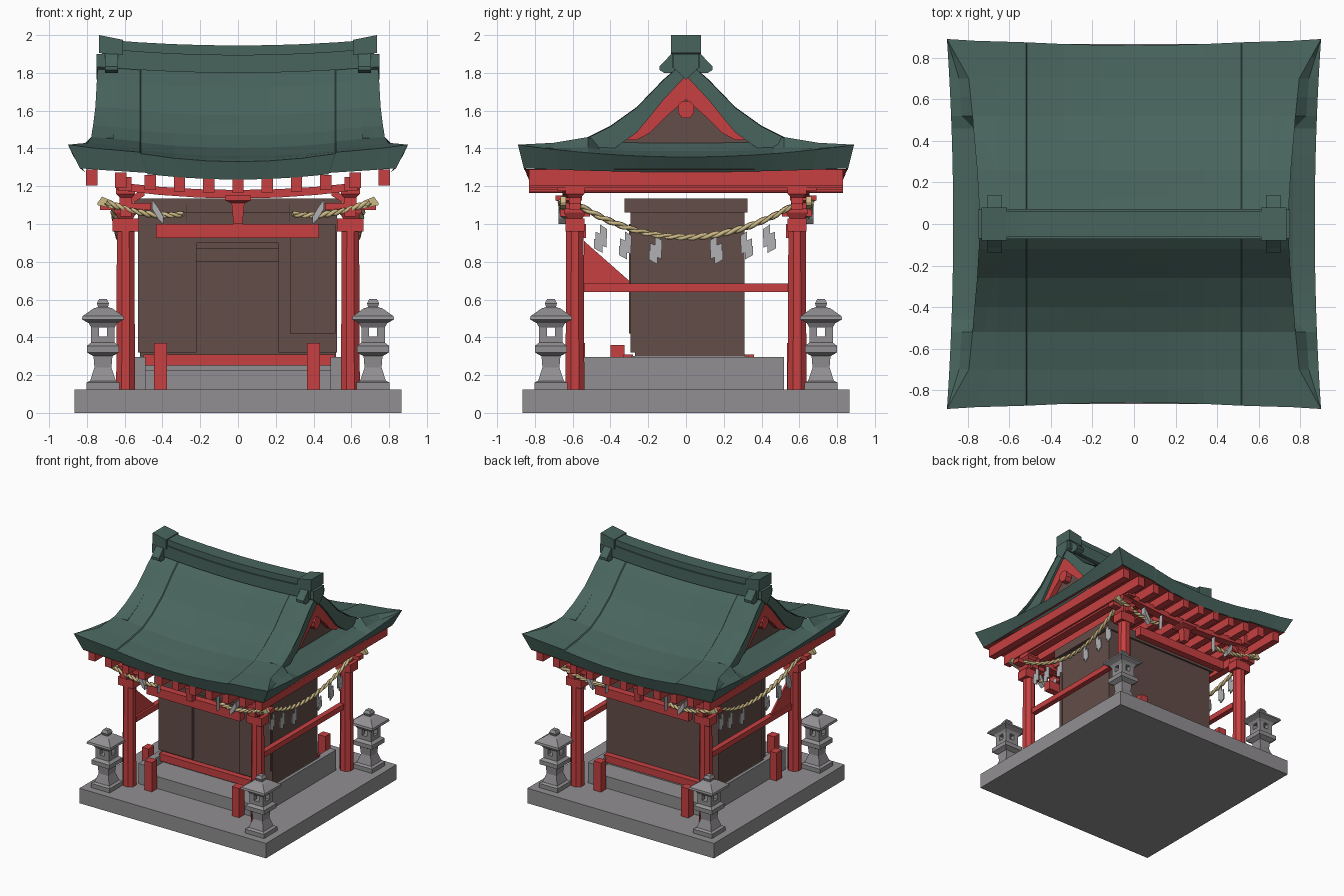
import bpy, bmesh, math
from mathutils import Vector

if "Cube" in bpy.data.objects:
    bpy.data.objects.remove(bpy.data.objects["Cube"])

def mat(name, c):
    m = bpy.data.materials.new(name)
    m.diffuse_color = (*c, 1)
    m.use_nodes = True
    m.node_tree.nodes["Principled BSDF"].inputs["Base Color"].default_value = m.diffuse_color
    return m

GREEN = mat("roof_green", (.066, .128, .110))
RED = mat("vermilion", (.57, .051, .053))
BROWN = mat("dark_wood", (.122, .074, .065))
STONE = mat("stone_grey", (.285, .275, .285))
ROPE = mat("straw_rope", (.61, .49, .24))
PAPER = mat("paper_grey", (.44, .44, .46))

def mesh(name, verts, faces, m):
    me = bpy.data.meshes.new(name)
    me.from_pydata([tuple(v) for v in verts], [], faces)
    bm = bmesh.new()
    bm.from_mesh(me)
    bmesh.ops.recalc_face_normals(bm, faces=bm.faces)
    bm.to_mesh(me)
    bm.free()
    me.materials.append(m)
    ob = bpy.data.objects.new(name, me)
    bpy.context.collection.objects.link(ob)
    return ob

def band(name, m, axis, pts, a0, a1):
    """Slab along an axis; pts are (u, z_low, z_high), a0..a1 its thickness."""
    P = (lambda u, a, z: (u, a, z)) if axis == 'x' else (lambda u, a, z: (a, u, z))
    v, f = [], []
    for u, lo, hi in pts:
        v += [P(u, a0, lo), P(u, a0, hi), P(u, a1, hi), P(u, a1, lo)]
    n = len(pts)
    for i in range(n - 1):
        for k in range(4):
            f.append((4*i + k, 4*i + (k+1) % 4, 4*i + 4 + (k+1) % 4, 4*i + 4 + k))
    f += [(0, 1, 2, 3), (4*n-4, 4*n-3, 4*n-2, 4*n-1)]
    return mesh(name, v, f, m)

def box(name, m, x0, x1, y0, y1, z0, z1):
    return band(name, m, 'x', [(x0, z0, z1), (x1, z0, z1)], y0, y1)

def stack(name, m, prof, cx, cy, n=4):
    """Upright n-sided solid from (half_width, z) rings."""
    k = 1 / math.cos(math.pi / n)
    v = [(cx + r*k*math.cos((i+.5)*2*math.pi/n), cy + r*k*math.sin((i+.5)*2*math.pi/n), z)
         for r, z in prof for i in range(n)]
    f = [(j*n+i, j*n+(i+1) % n, j*n+n+(i+1) % n, j*n+n+i)
         for j in range(len(prof)-1) for i in range(n)]
    f += [tuple(range(n)), tuple(range(len(v)-n, len(v)))]
    return mesh(name, v, f, m)

def grid(name, m, rows):
    n = len(rows[0])
    f = [(j*n+i, j*n+i+1, j*n+n+i+1, j*n+n+i) for j in range(len(rows)-1) for i in range(n-1)]
    return mesh(name, [p for r in rows for p in r], f, m)

def lerp(t, pts):
    for (a, p), (b, q) in zip(pts, pts[1:]):
        if t <= b:
            return p + (q-p)*(t-a)/(b-a)
    return pts[-1][1]

# Stone base, plinth with side kerbs
box("stone_base", STONE, -.865, .865, -.865, .865, 0, .125)
box("plinth_lower", STONE, -.53, .53, -.53, .52, .125, .225)
box("plinth_upper", STONE, -.52, .52, -.29, .33, .225, .30)
for s in (-1, 1):
    box("plinth_kerb", STONE, s*.49, s*.545, -.54, .52, .125, .295)

# Shrine body with inset side and back panels
body = box("shrine_body", BROWN, -.52, .52, -.27, .31, .30, 1.08)
bm = bmesh.new()
bm.from_mesh(body.data)
bm.normal_update()
bmesh.ops.inset_individual(bm, faces=[f for f in bm.faces if abs(f.normal.x) > .5 or f.normal.y > .5],
                           thickness=.085, depth=0)
for f in bm.faces:
    if f.calc_center_median().z > .4 and len(f.verts) == 4 and .38 < min(v.co.z for v in f.verts) < .4:
        bmesh.ops.translate(bm, verts=f.verts, vec=-.018*f.normal) if max(
            v.co.z for v in f.verts) < 1.0 else None
bm.to_mesh(body.data)
bm.free()
box("body_cornice", BROWN, -.55, .55, -.325, .325, 1.06, 1.135)
for a, b in ((-.53, -.22), (.215, .525)):
    box("front_wall_panel", BROWN, a, b, -.295, -.26, .32, 1.07)
box("door_header", BROWN, -.22, .215, -.295, -.26, .90, 1.07)
box("door_top_rail", BROWN, -.22, .215, -.282, -.26, .80, .87)
box("front_wall_trim", BROWN, .275, .515, -.303, -.29, .42, 1.0)

# Rails and short fence posts, front and back
for s, y in ((-1, -.305), (1, .335)):
    box("sill_rail", RED, -.5, .51, y - .025, y + .025, .25, .31)
    for x in (-.41, .40):
        box("fence_post", RED, x-.034, x+.034, s*.57-.034, s*.57+.034, .125, .37)
    box("side_rail", RED, s*.58-.022, s*.58+.022, -.55, .55, .64, .685)
    box("lintel", RED, -.435, .43, s*.56-.03, s*.56+.03, .925, 1.0)
box("side_fence_post", RED, -.61, -.55, -.40, -.325, .125, .36)
band("side_brace", RED, 'y', [(-.54, .68, .91), (-.29, .68, .69)], -.59, -.575)

# Corner posts with bracket sets
for sx in (-1, 1):
    for sy in (-1, 1):
        x, y = sx*.595, sy*.588
        stack("corner_post", RED, [(.05, .125), (.046, .98)], x, y, 8)
        box("post_capital", RED, x-.07, x+.07, y-.05, y+.05, .96, 1.03)
        stack("bracket_bowl", RED, [(.04, 1.03), (.058, 1.06), (.058, 1.085)], x, y)
        box("bracket_arm", RED, x-.135, x+.135, y-.03, y+.03, 1.075, 1.11)
        box("bracket_arm_cross", RED, x-.03, x+.03, y-.08, y+.08, 1.04, 1.085)
        stack("bracket_upper", RED, [(.032, 1.1), (.032, 1.14), (.05, 1.16), (.05, 1.2)], x, y)
        band("bracket_strut", RED, 'x', [(x-sx*.02, 1.1, 1.14), (x-sx*.1, 1.15, 1.19)], y-.02, y+.02)

# Upper beams
for s in (-1, 1):
    band("curved_eave_beam", RED, 'x', [(u*.64, 1.135+.045*u*u, 1.18+.04*u*u)
         for u in (-1, -.66, -.33, 0, .33, .66, 1)], s*.62-.035, s*.62+.035)
    box("side_beam", RED, s*.6-.035, s*.6+.035, -.68, .69, 1.175, 1.25)
    stack("centre_pendant", RED, [(.024, 1.0), (.034, 1.11), (.07, 1.125), (.07, 1.15)], 0, s*.62)
for i in range(11):
    u = (i-5)/5
    z = 1.165 + .04*u*u
    box("rafter", RED, u*.775-.03, u*.775+.03, -.83, .83, z, 1.245+.043*u*u)

# Roof: curved main slopes, raised end strips
EDGE = [(0, 1.87), (.12, 1.765), (.26, 1.62), (.4, 1.52), (.52, 1.46), (.7, 1.43), (.89, 1.42)]
WIDTH = [(0, .74), (.26, .755), (.45, .772), (.52, .777), (.7, .795), (.89, .9)]
US = [-1, -.85, -.693, -.685, -.45, -.22, 0, .22, .45, .685, .693, .85, 1]
YS = [0, .06, .12, .19, .26, .33, .4, .46, .52, .61, .7, .8, .89]
YS = [-y for y in reversed(YS[1:])] + YS

def roof_point(u, y):
    a = abs(y)
    w = lerp(a, WIDTH)
    x = u*w if abs(u) > .8 else u*.75
    z = lerp(a, EDGE) - (.04 + .05*(a/.89)**2)*(1-u*u)
    if .69 < abs(u) < 1:
        z += .007
    if a > .88:
        y *= 1 - .034*(1-u*u)
    return Vector((x, y, z))

def under(p, drop):
    return Vector((p.x*.93, p.y*.965, p.z-drop))

grid("roof_slopes", GREEN, [[roof_point(u, y) for u in US] for y in YS])
lows = []
for s in (-1, 1):
    eave = [roof_point(u, s*.89) for u in US]
    low = [under(p, .095+.03*u*u) for p, u in zip(eave, US)]
    lows.append([p - Vector((0, 0, .004)) for p in low])
    grid("eave_fascia", GREEN, [eave, low])
    # Side skirt roof below the gable
    inner, mid, outer, bottom = [], [], [], []
    for y in YS:
        t = (y/.89)**2
        e = roof_point(s, y)
        i = e if abs(y) > .5 else Vector((s*.66, y, 1.44))
        o = Vector((s*(.87+.03*t), y, 1.355+.065*t))
        inner.append(i)
        outer.append(o)
        mid.append((i+o)/2 - Vector((0, 0, .012 if abs(y) < .88 else 0)))
        bottom.append(under(o, .08+.045*t))
    grid("side_skirt_roof", GREEN, [inner, mid, outer])
    grid("side_fascia", GREEN, [outer, bottom])
    # Gable: green rim, red bargeboard, wood panel, pendant
    gy = [y for y in YS if abs(y) < .53]
    rim = [(y, lerp(abs(y), EDGE)-.085-.05*min(abs(y)/.25, 1), lerp(abs(y), EDGE)-.004) for y in gy]
    band("gable_rim", GREEN, 'y', rim, s*.66, s*.742)
    board = [(y, max(1.445, lo-.125+.2*abs(y)), lo+.01) for y, lo, hi in rim if abs(y) < .31]
    board = [(-.31, 1.445, 1.455)] + [b for b in board if abs(b[0]) < .3] + [(.31, 1.445, 1.455)]
    board = [(y, min(lo, hi-.01), hi) for y, lo, hi in board]
    band("gable_bargeboard", RED, 'y', board, s*.67, s*.722)
    band("gable_panel", BROWN, 'y', [(-.42, 1.3, 1.4), (-.2, 1.3, 1.57), (0, 1.3, 1.74),
                                     (.2, 1.3, 1.57), (.42, 1.3, 1.4)], s*.62, s*.68)
    band("gable_pendant", RED, 'y', [(-.042, 1.59, 1.63), (-.02, 1.56, 1.65), (.02, 1.56, 1.65),
                                     (.042, 1.59, 1.63)], s*.67, s*.735)
    # Ridge end ornament
    box("ridge_end_stem", GREEN, s*.63, s*.72, -.06, .06, 1.82, 1.91)
    band("ridge_end_cap", GREEN, 'x', [(s*.61, 1.895, 1.975), (s*.735, 1.905, 2.0)], -.08, .08)
    band("ridge_end_legs", GREEN, 'y', [(-.14, 1.815, 1.835), (-.115, 1.80, 1.86), (-.07, 1.80, 1.91),
         (0, 1.77, 1.92), (.07, 1.80, 1.91), (.115, 1.80, 1.86), (.14, 1.815, 1.835)], s*.635, s*.705)
    band("ridge_end_face", GREEN, 'y', [(-.07, 1.83, 1.9), (0, 1.765, 1.9), (.07, 1.83, 1.9)],
         s*.69, s*.75)
grid("soffit", RED, lows)
# Ridge: two tiers, sagging
K = (-1, -.75, -.5, -.25, 0, .25, .5, .75, 1)
band("ridge_lower", GREEN, 'x', [(u*.72, 1.80+.03*u*u, 1.895+.035*u*u) for u in K], -.072, .072)
band("ridge_upper", GREEN, 'x', [(u*.7, 1.88+.03*u*u, 1.945+.03*u*u) for u in K], -.06, .06)

# Stone lanterns
for x in (-.715, .715):
    for y in (-.715, .715):
        stack("lantern_base", STONE, [(.088, .125), (.088, .16), (.068, .17), (.045, .24), (.05, .30),
                                      (.085, .32), (.085, .355), (.062, .372), (.062, .405)], x, y)
        for dx in (-.042, .042):
            for dy in (-.042, .042):
                stack("lantern_pillar", STONE, [(.02, .40), (.02, .46)], x+dx, y+dy)
        stack("lantern_roof", STONE, [(.062, .452), (.075, .475), (.112, .495), (.108, .512), (.05, .553),
                                      (.026, .56), (.032, .58), (.02, .603)], x, y)

# Straw ropes: two twisted strands along a sagging path
def rope(name, fn, turns, n=56):
    cu = bpy.data.curves.new(name, 'CURVE')
    cu.dimensions = '3D'
    cu.bevel_depth = .012
    cu.bevel_resolution = 0
    for ph in (0, math.pi):
        sp = cu.splines.new('POLY')
        sp.points.add(n)
        for i in range(n+1):
            t = i/n
            a = turns*2*math.pi*t + ph
            p, side = fn(t)
            q = Vector(p) + Vector(side)*.008*math.cos(a) + Vector((0, 0, .008*math.sin(a)))
            sp.points[i].co = (*q, 1)
    cu.materials.append(ROPE)
    ob = bpy.data.objects.new(name, cu)
    bpy.context.collection.objects.link(ob)
    bpy.context.view_layer.objects.active = ob
    ob.select_set(True)
    bpy.ops.object.convert(target='MESH')
    bpy.context.object.select_set(False)

def paper(u, a, z, d):
    """Zigzag paper streamer: three stepped leaves from height z, stepping along d."""
    for k, (w, h) in enumerate(((.018, .05), (.03, .06), (.022, .05))):
        c = u + d*(k-1)*.014
        top = z - k*.038
        band("paper_streamer", PAPER, 'y', [(c-w, top-h-.012*d, top-.012*d), (c+w, top-h+.012*d, top+.012*d)],
             a-.003-.001*k, a+.003+.001*k)

for s in (-1, 1):
    rope("side_rope", lambda t: ((s*(.66-.03*math.sin(math.pi*t)), -.56+1.12*t,
                                  .93+.165*(2*t-1)**2), (1, 0, 0)), 9)
    for y, z in ((-.45, .985), (-.32, .95), (-.16, .925), (.16, .925), (.32, .95), (.44, .985)):
        paper(y, s*.635, z, 1 if y > 0 else -1)
    for k in (-1, 1):
        rope("corner_rope", lambda t: ((k*(.70-.41*t), s*(.66-.02*t), 1.115-.11*t+.05*t*t*t-.04*t*(1-t)),
                                       (0, 1, 0)), 5, 32)
        band("rope_tail", ROPE, 'x', [(k*.66, 1.08, 1.12), (k*.72, 1.095, 1.145), (k*.745, 1.1, 1.11)],
             s*.65-.015, s*.65+.015)
        for x, lean in ((.41, .03), (.29, -.035)):
            band("front_streamer", PAPER, 'x', [(k*(x-.015), 1.0, 1.04), (k*(x+lean/2), 1.03, 1.09),
                 (k*(x+lean+.015), 1.08, 1.13)], s*.655-.02, s*.655+.02)
